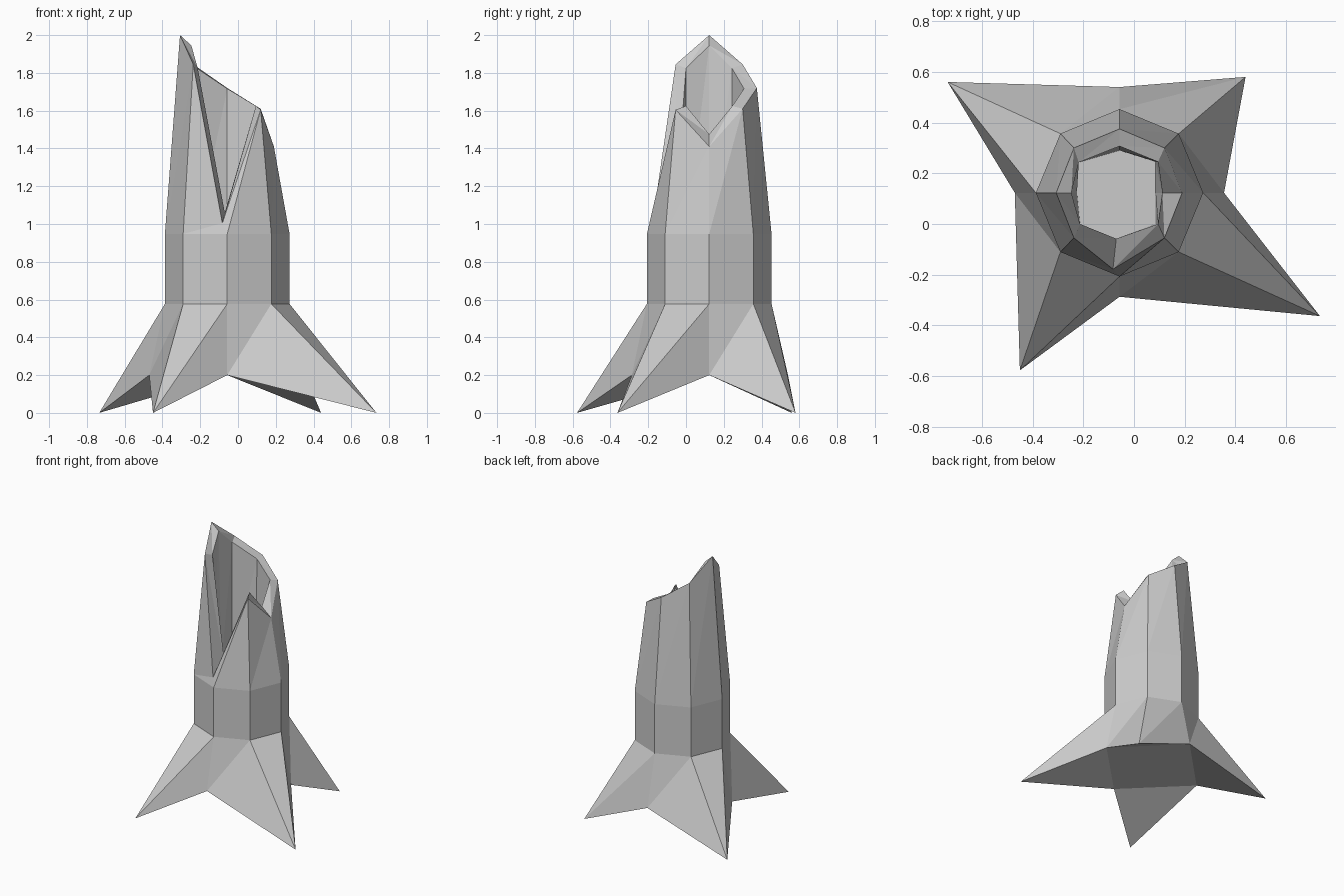
import bpy
import bmesh
from math import cos, sin, pi

if "Cube" in bpy.data.objects:
    bpy.data.objects.remove(bpy.data.objects["Cube"])

CX, CY = -0.057, 0.123      # trunk axis


def octagon(radius, z):
    return [(CX + radius * cos(i * pi / 4), CY + radius * sin(i * pi / 4), z)
            for i in range(8)]


# every ring runs counter-clockwise from +x in 45 degree steps
# root tips alternate with raised arches between them
roots = [(0.355, CY, 0.2), (0.44, 0.58, 0), (CX, 0.54, 0.2), (-0.735, 0.56, 0),
         (-0.47, CY, 0.2), (-0.45, -0.577, 0), (CX, -0.287, 0.2), (0.733, -0.363, 0)]

# broken outer rim
rim = [(0.19, CY, 1.41), (0.12, 0.30, 1.61), (CX, 0.375, 1.72), (-0.237, 0.30, 1.845),
       (-0.307, CY, 2.0), (-0.237, -0.055, 1.845), (-0.083, -0.178, 1.005), (0.12, -0.055, 1.605)]

# inner lip of the hollow
lip = [(0.112, CY, 1.475), (0.095, 0.245, 1.625), (CX, 0.307, 1.717), (-0.218, 0.243, 1.825),
       (-0.247, CY, 1.945), (-0.213, 0.0, 1.825), (-0.07, -0.058, 1.06), (0.095, 0.0, 1.625)]

# floor of the hollow
floor = [(min(x, 0.085) if x > 0 else max(x, -0.225), min(y, 0.29), 0.95) for x, y, z in lip]

bm = bmesh.new()
rings = [[bm.verts.new(p) for p in ring] for ring in
         (roots, octagon(0.33, 0.577), octagon(0.33, 0.947), rim, lip, floor)]

# skin neighbouring rings with twisted triangles
for low, high in zip(rings, rings[1:]):
    for i in range(8):
        j = (i + 1) % 8
        bm.faces.new((low[i], low[j], high[j]))
        bm.faces.new((low[i], high[j], high[i]))

# floor of the hollow, underside of the trunk and of each root
bm.faces.new(rings[-1])
base = rings[0]
bm.faces.new(base[6::-2])
for i in range(0, 8, 2):
    bm.faces.new((base[i], base[(i + 2) % 8], base[i + 1]))

bmesh.ops.recalc_face_normals(bm, faces=bm.faces)
mesh = bpy.data.meshes.new("hollow_tree_stump")
bm.to_mesh(mesh)
bm.free()
stump = bpy.data.objects.new("hollow_tree_stump", mesh)
bpy.context.collection.objects.link(stump)
